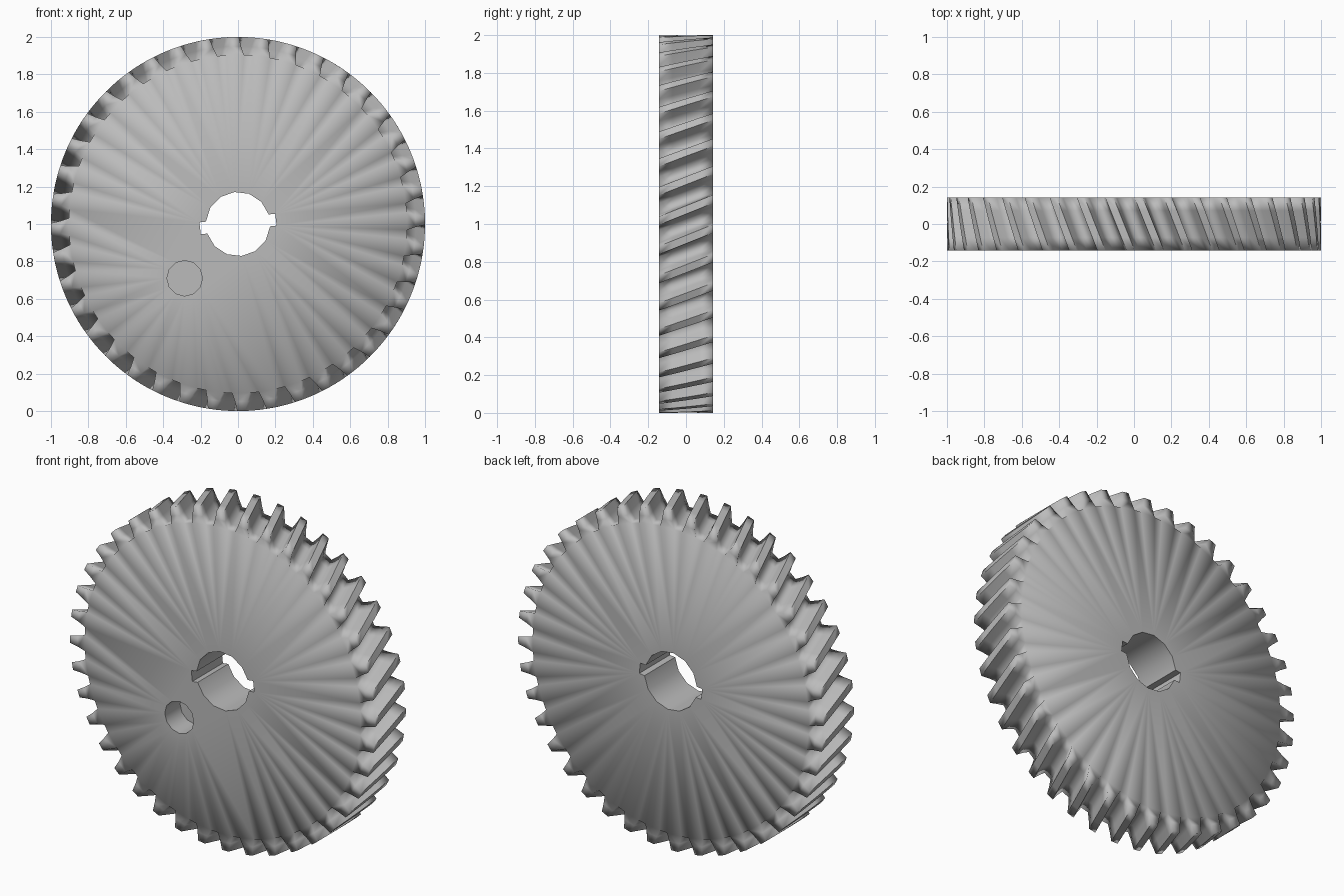
import bpy, bmesh, math

cube = bpy.data.objects.get("Cube")
if cube:
    bpy.data.objects.remove(cube, do_unlink=True)

HALF = 0.143       # half thickness of the wheel
TEETH = 40
TWIST = 0.115      # turn of the teeth from front to back, in radians
SLICES = 4
PITCH = 2 * math.pi / TEETH
PHASE = math.radians(-89)

grey = bpy.data.materials.new("steel grey")
grey.use_nodes = True
color = (0.5, 0.5, 0.5, 1)
grey.diffuse_color = color
grey.node_tree.nodes["Principled BSDF"].inputs["Base Color"].default_value = color


def polar(r, a):
    return r * math.cos(a), r * math.sin(a)


def gear_outline(turn):
    """Tapered teeth: (share of pitch, radius) along one tooth."""
    tooth = [(-0.33, 0.905), (-0.22, 0.95), (-0.14, 1.0),
             (0.14, 1.0), (0.22, 0.95), (0.33, 0.905)]
    return [polar(r, PHASE + turn + (i + f) * PITCH)
            for i in range(TEETH) for f, r in tooth]


def bore_outline():
    """Round bore with two opposite keyways."""
    r, half_key, key_end, tilt = 0.172, 0.032, 0.204, math.radians(6.5)
    edge = math.asin(half_key / r)
    corner = math.atan2(half_key, key_end)
    reach = math.hypot(half_key, key_end)
    pts = []
    for side in (0, math.pi):
        base = tilt + side
        pts += [polar(reach, base - corner), polar(reach, base + corner)]
        span = math.pi - 2 * edge
        pts += [polar(r, base + edge + span * k / 6) for k in range(7)]
    return pts


def ring(bm, pts, y):
    return [bm.verts.new((x, y, z + 1)) for x, z in pts]


def wall(bm, a, b):
    n = len(a)
    return [bm.faces.new((a[i], a[(i + 1) % n], b[(i + 1) % n], b[i]))
            for i in range(n)]


def loop_edges(bm, loop):
    return [bm.edges.get((v, loop[i - 1])) for i, v in enumerate(loop)]


bm = bmesh.new()

# Helical toothed rim
rims = []
for s in range(SLICES + 1):
    t = s / SLICES
    rims.append(ring(bm, gear_outline(TWIST * t), HALF * (2 * t - 1)))
for a, b in zip(rims, rims[1:]):
    wall(bm, a, b)

# Keyed bore
bore_front = ring(bm, bore_outline(), -HALF)
bore_back = ring(bm, bore_outline(), HALF)
wall(bm, bore_front, bore_back)

# Blind hole in the front
hole = [(x - 0.285, z - 0.29) for x, z in
        (polar(0.095, 2 * math.pi * k / 12) for k in range(12))]
hole_front = ring(bm, hole, -HALF)
hole_floor = ring(bm, hole, 0.0)
wall(bm, hole_front, hole_floor)
bm.faces.new(hole_floor)

# Flat front and back
for loops, ny in (((rims[0], bore_front, hole_front), -1),
                  ((rims[-1], bore_back), 1)):
    edges = [e for lp in loops for e in loop_edges(bm, lp)]
    bmesh.ops.triangle_fill(bm, edges=edges, use_beauty=True, normal=(0, ny, 0))

bmesh.ops.recalc_face_normals(bm, faces=bm.faces[:])

# Smooth shading, with crisp tooth tips, bore and hole
for f in bm.faces:
    f.smooth = True
for lp in (bore_front, bore_back, hole_front, hole_floor):
    for e in loop_edges(bm, lp):
        e.smooth = False
for e in bm.edges:
    radii = [math.hypot(v.co.x, v.co.z - 1) for v in e.verts]
    runs_back = abs(e.verts[0].co.y - e.verts[1].co.y) > 0.01
    steep = e.calc_face_angle(0) > math.radians(40)
    if runs_back and steep and (min(radii) > 0.99 or max(radii) < 0.5):
        e.smooth = False

mesh = bpy.data.meshes.new("helical_gear")
bm.to_mesh(mesh)
bm.free()
mesh.materials.append(grey)
gear = bpy.data.objects.new("helical_gear", mesh)
bpy.context.collection.objects.link(gear)
